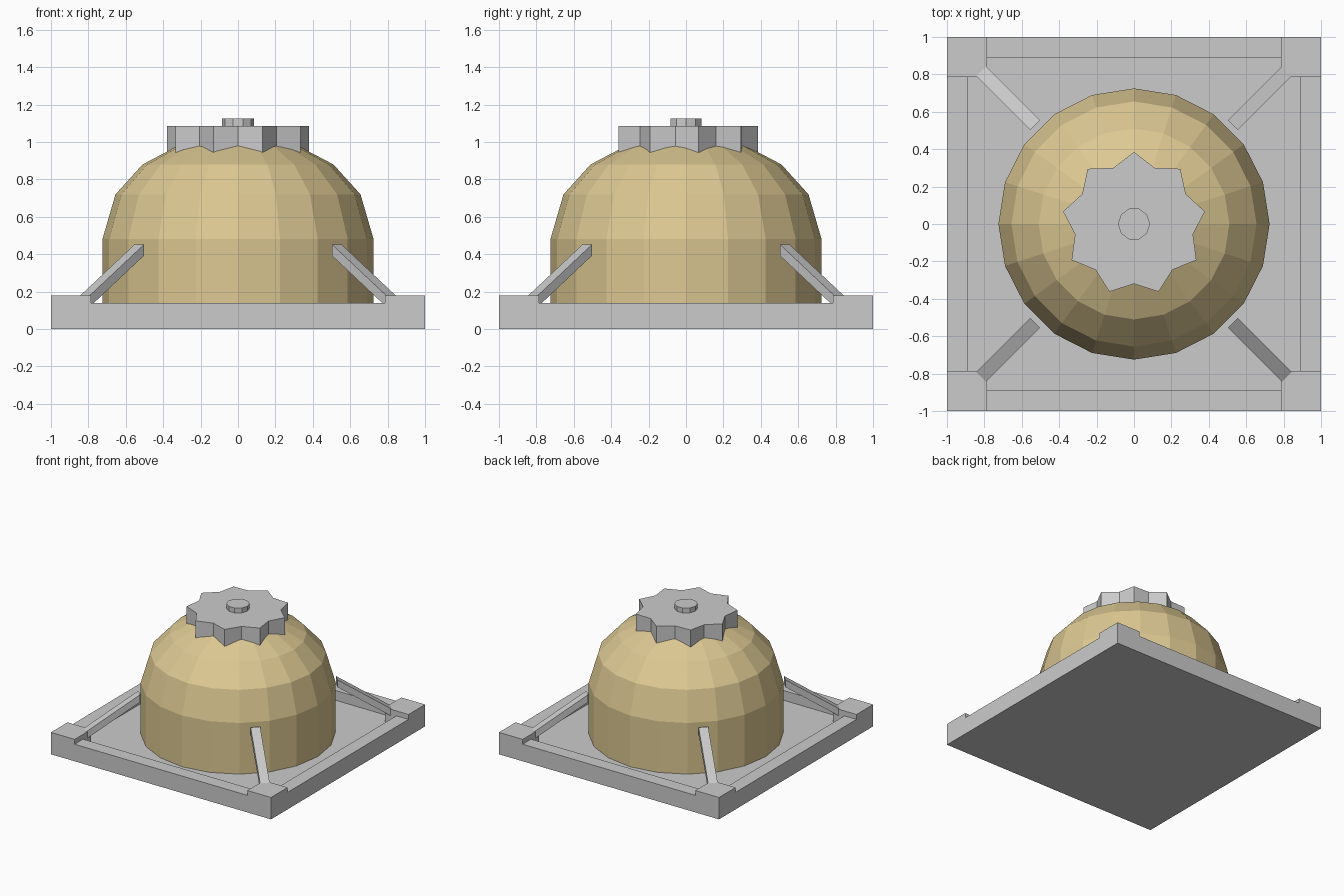
import bpy, bmesh
from math import sin, cos, pi
from mathutils import Vector, Matrix

if "Cube" in bpy.data.objects:
    bpy.data.objects.remove(bpy.data.objects["Cube"])


def make_object(name, bm):
    bmesh.ops.recalc_face_normals(bm, faces=bm.faces)
    mesh = bpy.data.meshes.new(name)
    bm.to_mesh(mesh)
    bm.free()
    obj = bpy.data.objects.new(name, mesh)
    bpy.context.collection.objects.link(obj)
    return obj


def loft(name, rings):
    """Skin a stack of equal-length vertex rings and cap both ends."""
    bm = bmesh.new()
    loops = [[bm.verts.new(p) for p in ring] for ring in rings]
    n = len(loops[0])
    for a, b in zip(loops, loops[1:]):
        for i in range(n):
            j = (i + 1) % n
            bm.faces.new((a[i], a[j], b[j], b[i]))
    bm.faces.new(loops[0][::-1])
    bm.faces.new(loops[-1])
    return make_object(name, bm)


def circle(r, z, n, r2=None):
    """Ring of n points starting on +y; r2 alternates the radius."""
    radii = (r, r if r2 is None else r2)
    return [(radii[i % 2] * sin(2 * pi * i / n),
             radii[i % 2] * cos(2 * pi * i / n), z) for i in range(n)]


def box(name, hx, hy, z0, z1):
    return loft(name, [[(-hx, -hy, z), (hx, -hy, z), (hx, hy, z), (-hx, hy, z)]
                       for z in (z0, z1)])


# Base: square slab with lowered rims between corner blocks and a sunken floor
base = box("base", 1, 1, 0, 0.18)
for hx, hy, z in ((0.785, 1.2, 0.14), (1.2, 0.785, 0.14),
                  (0.89, 0.785, 0.06), (0.785, 0.89, 0.06)):
    cutter = box("base_cutter", hx, hy, z, 0.4)
    cutter.hide_render = True
    mod = base.modifiers.new("cut", 'BOOLEAN')
    mod.operation = 'DIFFERENCE'
    mod.solver = 'EXACT'
    mod.object = cutter
    bpy.context.view_layer.objects.active = base
    bpy.ops.object.modifier_apply(modifier=mod.name)
    bpy.data.objects.remove(cutter, do_unlink=True)

# Dome: twenty-sided, straight wall then faceted cap
profile = [(0.725, 0.05), (0.725, 0.48), (0.655, 0.72),
           (0.51, 0.88), (0.31, 0.985), (0.1, 1.03)]
dome = loft("dome", [circle(r, z, 20) for r, z in profile])
brass = bpy.data.materials.new("brass")
brass.diffuse_color = (0.72, 0.58, 0.29, 1)
brass.use_nodes = True
brass.node_tree.nodes["Principled BSDF"].inputs["Base Color"].default_value = brass.diffuse_color
dome.data.materials.append(brass)

# Nine-pointed cap gear and its centre knob
loft("cap_gear", [circle(0.385, z, 18, 0.32) for z in (0.9, 1.085)])
knob = loft("cap_knob", [circle(0.086, z, 10) for z in (1.07, 1.125)])
knob.data.transform(Matrix.Rotation(pi / 2, 4, 'Z'))

# Struts: sloping bars from the corner blocks up to the dome
half = 0.036
for k in range(4):
    ends = []
    for d, top in ((0.87, 0.13), (0.528, 0.452)):
        r = d * 2 ** 0.5
        ends.append([(r, -half, top - 0.06), (r, half, top - 0.06),
                     (r, half, top), (r, -half, top)])
    strut = loft(f"strut_{k + 1}", ends)
    strut.data.transform(Matrix.Rotation(pi / 4 + k * pi / 2, 4, 'Z'))
